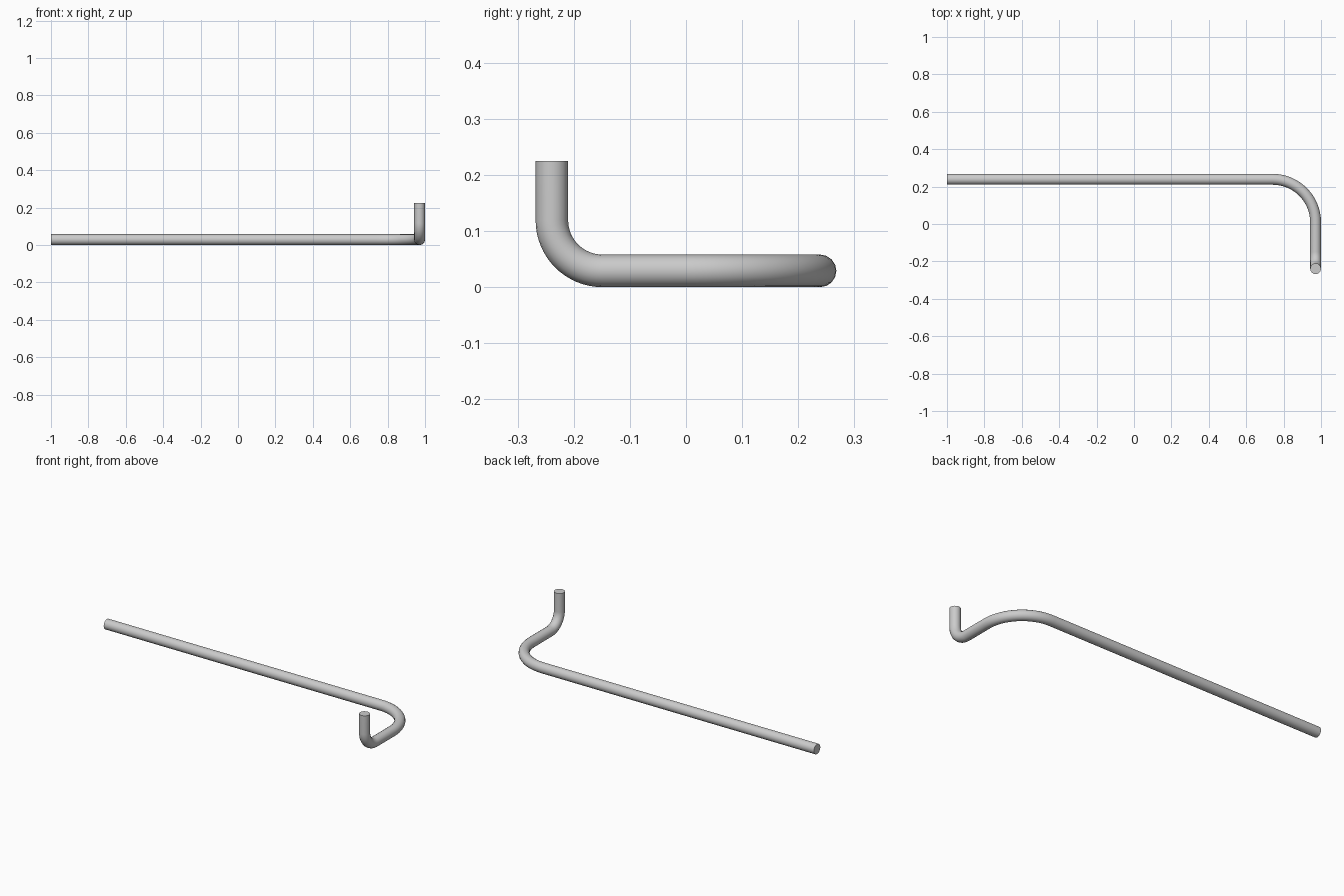
import bpy
from math import sin, cos, pi, radians
from mathutils import Vector

if "Cube" in bpy.data.objects:
    bpy.data.objects.remove(bpy.data.objects["Cube"])

R = 0.029          # rod radius
STEPS = 16         # segments per bend


def bend(corner, d_in, d_out, r):
    """Quarter-circle points rounding a right-angle corner."""
    c, a, b = Vector(corner), Vector(d_in), Vector(d_out)
    centre = c - a * r + b * r
    return [centre + (a * sin(t) - b * cos(t)) * r
            for t in (pi / 2 * i / STEPS for i in range(STEPS + 1))]


# Centre line: long arm, wide flat bend, short arm, tight upward bend, tip
path = [Vector((-1, 0.239, R))]
path += bend((0.971, 0.239, R), (1, 0, 0), (0, -1, 0), 0.23)
path += bend((0.971, -0.239, R), (0, -1, 0), (0, 0, 1), 0.09)
path += [Vector((0.971, -0.239, 0.225))]

# Round rod swept along the centre line with flat end caps
curve = bpy.data.curves.new("bent_rod", 'CURVE')
curve.dimensions = '3D'
curve.bevel_depth = R
curve.bevel_resolution = 6
curve.use_fill_caps = True
spline = curve.splines.new('POLY')
spline.points.add(len(path) - 1)
for p, co in zip(spline.points, path):
    p.co = (*co, 1)

rod = bpy.data.objects.new("bent_rod", curve)
bpy.context.collection.objects.link(rod)
bpy.context.view_layer.objects.active = rod
rod.select_set(True)
bpy.ops.object.convert(target='MESH')
bpy.ops.object.shade_smooth_by_angle(angle=radians(40))
